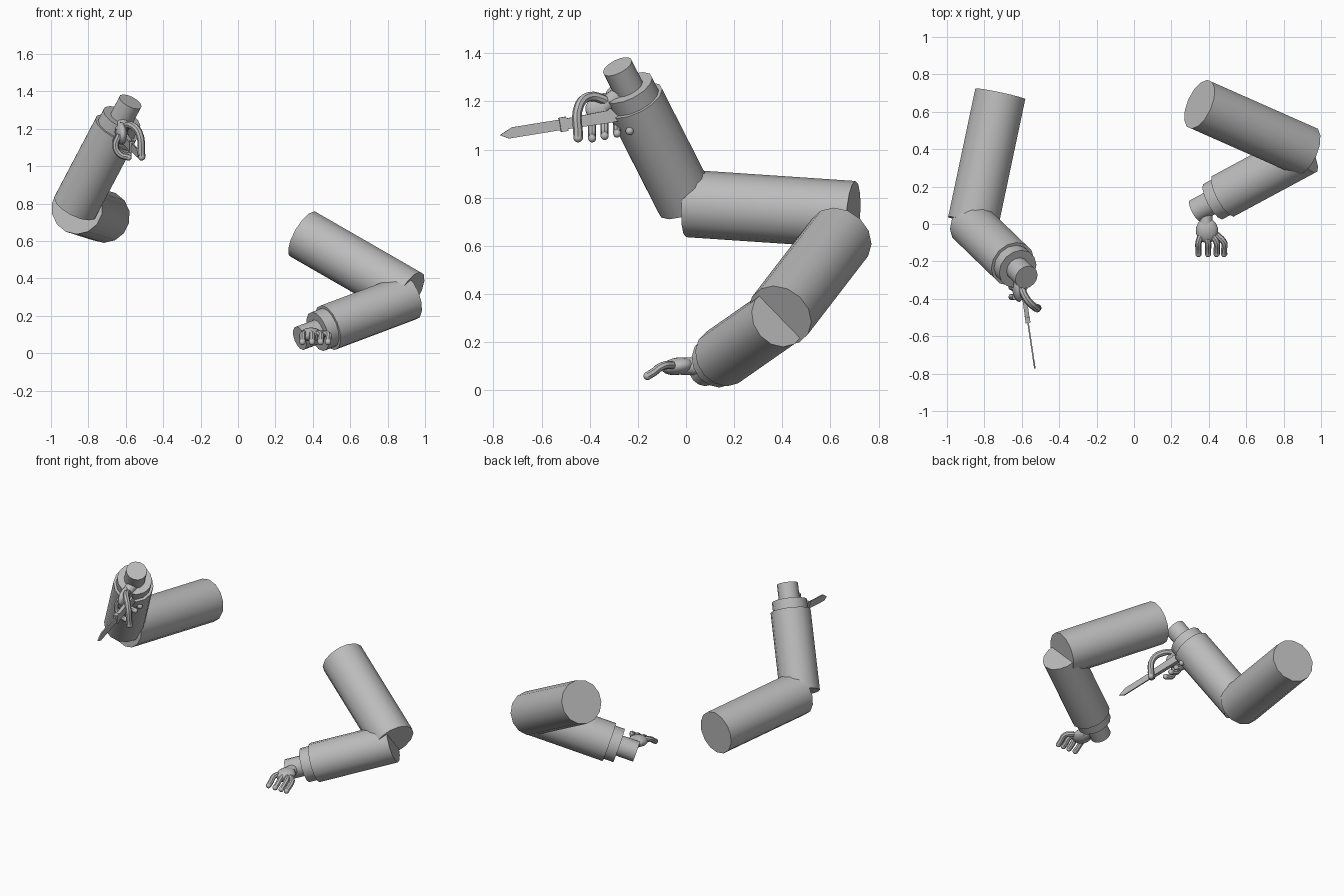
import bpy, bmesh, math
from mathutils import Vector, Matrix

if "Cube" in bpy.data.objects:
    bpy.data.objects.remove(bpy.data.objects["Cube"])

grey = bpy.data.materials.new("plain_grey")
grey.diffuse_color = (0.5, 0.5, 0.5, 1)
grey.use_nodes = True
grey.node_tree.nodes["Principled BSDF"].inputs["Base Color"].default_value = grey.diffuse_color


def finish(obj, name, smooth=True):
    obj.name = name
    obj.data.materials.clear()
    obj.data.materials.append(grey)
    if smooth:
        bpy.ops.object.select_all(action='DESELECT')
        obj.select_set(True)
        bpy.context.view_layer.objects.active = obj
        bpy.ops.object.shade_smooth_by_angle(angle=math.radians(40))
    return obj


def rod(name, a, b, r, sides=14):
    a, b = Vector(a), Vector(b)
    bpy.ops.mesh.primitive_cylinder_add(vertices=sides, radius=r, depth=(b - a).length,
                                        location=(a + b) / 2,
                                        rotation=(b - a).to_track_quat('Z', 'Y').to_euler())
    return finish(bpy.context.object, name)


def blob(name, loc, size, rot=(0, 0, 0)):
    bpy.ops.mesh.primitive_uv_sphere_add(segments=14, ring_count=10, location=loc, rotation=rot)
    obj = bpy.context.object
    obj.scale = size
    return finish(obj, name)


def finger(name, pts, r):
    """Bent tube with a rounded tip."""
    cu = bpy.data.curves.new(name, 'CURVE')
    cu.dimensions = '3D'
    cu.bevel_depth = r
    cu.bevel_resolution = 2
    cu.resolution_u = 5
    cu.use_fill_caps = True
    sp = cu.splines.new('BEZIER')
    sp.bezier_points.add(len(pts) - 1)
    for bp, p in zip(sp.bezier_points, pts):
        bp.co = p
        bp.handle_left_type = bp.handle_right_type = 'AUTO'
    obj = bpy.data.objects.new(name, cu)
    bpy.context.collection.objects.link(obj)
    bpy.ops.object.select_all(action='DESELECT')
    obj.select_set(True)
    bpy.context.view_layer.objects.active = obj
    bpy.ops.object.convert(target='MESH')
    finish(bpy.context.object, name)
    blob(name + "_tip", pts[-1], (r, r, r))


def arm(side, shoulder, elbow, fore, wrist):
    """Upper arm, sleeve, cuff and wrist stub."""
    rod(side + "_upper_arm", shoulder, elbow, 0.14)
    f, w = Vector(fore), Vector(wrist)
    d = (w - f).normalized()
    rod(side + "_forearm", f, f + d * 0.52, 0.126)
    rod(side + "_cuff", f + d * 0.5, f + d * 0.585, 0.11)
    rod(side + "_wrist", f + d * 0.55, w, 0.066)


arm("raised", (-0.715, 0.695, 0.73), (-0.86, 0.01, 0.776),
    (-0.87, 0.0, 0.785), (-0.575, -0.285, 1.345))
arm("lowered", (0.35, 0.64, 0.635), (0.915, 0.39, 0.31),
    (0.915, 0.385, 0.30), (0.33, 0.07, 0.08))

# open hand of the lowered arm
blob("lowered_palm", (0.39, -0.035, 0.10), (0.06, 0.068, 0.036), (0.15, 0, 0))
rod("lowered_hand_base", (0.385, 0.09, 0.10), (0.385, -0.02, 0.10), 0.036, 12)
for i, x in enumerate((0.345, 0.396, 0.442, 0.482)):
    finger(f"lowered_finger_{i + 1}",
           [(0.36 + i * 0.027, -0.055, 0.105), (x, -0.10, 0.10),
            (x, -0.135, 0.075), (x, -0.16, 0.06)], 0.017)

# gripping hand of the raised arm
blob("raised_palm", (-0.625, -0.335, 1.175), (0.03, 0.085, 0.06), (0.15, 0, 0.15))
rod("raised_hand_base", (-0.61, -0.25, 1.25), (-0.625, -0.34, 1.18), 0.036, 12)
for i in range(4):
    y, z = -0.39 + i * 0.052, 1.047 + i * 0.010
    finger(f"raised_finger_{i + 1}",
           [(-0.635, y, 1.17), (-0.655, y, z + 0.06), (-0.63, y, z + 0.015),
            (-0.585, y, z)], 0.017)
finger("raised_thumb", [(-0.61, -0.32, 1.20), (-0.575, -0.40, 1.22),
                        (-0.53, -0.445, 1.18), (-0.515, -0.448, 1.05)], 0.02)

# knife frame: along runs from handle to tip
tip = Vector((-0.53, -0.773, 1.06))
along = Vector((0.04, -0.27, -0.046)).normalized()
across = along.cross(Vector((0, 0, 1))).normalized()
up = across.cross(along)


def slab(name, profile, thick):
    """Flat profile, measured back from the knife tip, given a thickness."""
    bm = bmesh.new()
    vs = [bm.verts.new(tip - along * s + up * h - across * thick / 2) for s, h in profile]
    face = bm.faces.new(vs)
    ext = bmesh.ops.extrude_face_region(bm, geom=[face])
    bmesh.ops.translate(bm, vec=across * thick,
                        verts=[g for g in ext['geom'] if isinstance(g, bmesh.types.BMVert)])
    bmesh.ops.recalc_face_normals(bm, faces=bm.faces)
    me = bpy.data.meshes.new(name)
    bm.to_mesh(me)
    bm.free()
    obj = bpy.data.objects.new(name, me)
    bpy.context.collection.objects.link(obj)
    finish(obj, name, False)


slab("knife_blade", [(0, 0), (0.055, 0.024), (0.27, 0.022), (0.27, -0.022), (0.035, -0.02)], 0.008)
slab("knife_guard", [(0.255, 0.03), (0.285, 0.03), (0.285, -0.03), (0.255, -0.03)], 0.026)
slab("knife_handle", [(0.28, 0.022), (0.46, 0.026), (0.475, 0.034), (0.515, -0.025),
                      (0.46, -0.026), (0.28, -0.022)], 0.024)
